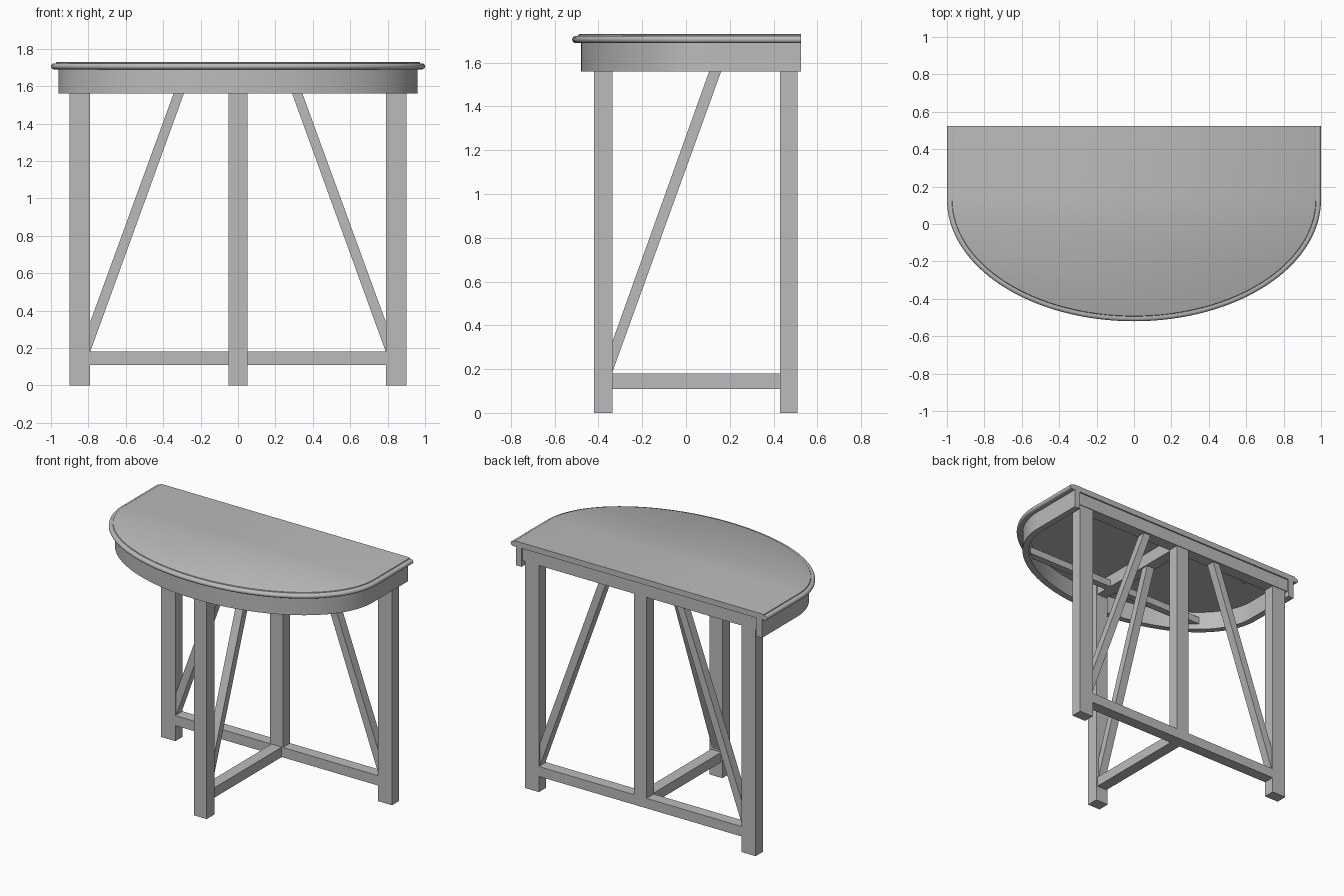
import bpy, bmesh, math
from mathutils import Vector

default = bpy.data.objects.get("Cube")
if default:
    bpy.data.objects.remove(default, do_unlink=True)

wood = bpy.data.materials.new("grey_wood")
wood.use_nodes = True
GREY = (0.5, 0.5, 0.5, 1)
wood.diffuse_color = GREY
bsdf = wood.node_tree.nodes["Principled BSDF"]
bsdf.inputs["Base Color"].default_value = GREY
bsdf.inputs["Roughness"].default_value = 0.6

BACK = 0.525      # back edge of the top
RAIL_Z = 1.6      # underside of the frame rails
TOP_Z = 1.69      # underside of the top


def finish(name, bm, smooth=False):
    bmesh.ops.recalc_face_normals(bm, faces=bm.faces[:])
    mesh = bpy.data.meshes.new(name)
    bm.to_mesh(mesh)
    bm.free()
    mesh.materials.append(wood)
    obj = bpy.data.objects.new(name, mesh)
    bpy.context.collection.objects.link(obj)
    if smooth:
        bpy.ops.object.select_all(action='DESELECT')
        obj.select_set(True)
        bpy.context.view_layer.objects.active = obj
        bpy.ops.object.shade_smooth_by_angle(angle=math.radians(35))
    return obj


def box(name, x, y, z):
    bm = bmesh.new()
    bmesh.ops.create_cube(bm, size=1)
    for v in bm.verts:
        v.co = Vector([(a + b) / 2 + c * (b - a) for (a, b), c in zip((x, y, z), v.co)])
    return finish(name, bm)


def prism(name, points, depth):
    """Extrude a flat polygon along the depth vector."""
    bm = bmesh.new()
    face = bm.faces.new([bm.verts.new(p) for p in points])
    ext = bmesh.ops.extrude_face_region(bm, geom=[face])
    moved = [g for g in ext["geom"] if isinstance(g, bmesh.types.BMVert)]
    bmesh.ops.translate(bm, verts=moved, vec=depth)
    return finish(name, bm)


def outline(inset, z, steps=64):
    """Half-ellipse with straight sides running to the back edge."""
    a, b, cy = 1 - inset, 0.65 - inset, 0.13
    pts = [(-a, BACK, z)]
    for i in range(steps + 1):
        t = math.pi * (1 + i / steps)
        pts.append((a * math.cos(t), cy + b * math.sin(t), z))
    return pts + [(a, BACK, z)]


# Top with a rounded nosing and a small raised lip
profile = [(0.04, TOP_Z)]
for i in range(9):
    t = -math.pi / 2 + math.pi * i / 8
    profile.append((0.016 - 0.016 * math.cos(t), 1.706 + 0.016 * math.sin(t)))
profile += [(0.026, 1.722), (0.028, 1.727), (0.033, 1.73)]
bm = bmesh.new()
rings = [[bm.verts.new(p) for p in outline(o, z)] for o, z in profile]
for low, high in zip(rings, rings[1:]):
    for i in range(len(low) - 1):
        bm.faces.new((low[i], low[i + 1], high[i + 1], high[i]))
bm.faces.new(rings[0])
bm.faces.new(rings[-1])
bm.faces.new([r[0] for r in rings] + [r[-1] for r in reversed(rings)])
finish("table_top", bm, True)

# Curved apron, open at the back
bm = bmesh.new()
corners = [outline(o, z) for o, z in ((0.04, 1.56), (0.04, TOP_Z), (0.085, TOP_Z), (0.085, 1.56))]
rings = [[bm.verts.new(p) for p in ring] for ring in corners]
for r, s in zip(rings, rings[1:] + rings[:1]):
    for i in range(len(r) - 1):
        bm.faces.new((r[i], r[i + 1], s[i + 1], s[i]))
for end in (0, -1):
    bm.faces.new([r[end] for r in rings])
finish("apron", bm, True)

# Frame under the top
box("back_rail", (-0.915, 0.915), (0.43, 0.515), (RAIL_Z, TOP_Z))
box("centre_rail", (-0.04, 0.04), (-0.42, 0.43), (RAIL_Z, TOP_Z))
box("cross_batten", (-0.74, 0.74), (-0.25, -0.2), (RAIL_Z, 1.65))

# Legs and posts
box("front_leg", (-0.05, 0.05), (-0.42, -0.335), (0, TOP_Z))
box("back_post", (-0.05, 0.05), (0.43, 0.51), (0.18, RAIL_Z))
box("back_stretcher", (-0.79, 0.79), (0.43, 0.51), (0.11, 0.18))
box("middle_stretcher", (-0.04, 0.04), (-0.335, 0.43), (0.11, 0.18))

for side, s in (("left", 1), ("right", -1)):
    box(side + "_back_leg", sorted((s * 0.79, s * 0.9)), (0.43, 0.51), (0, RAIL_Z))
    prism(side + "_brace",
          [(s * x, 0.44, z) for x, z in ((0.79, 0.18), (0.79, 0.34), (0.33, RAIL_Z), (0.275, RAIL_Z))],
          (0, 0.06, 0))

# Brace of the front leg
prism("front_brace",
      [(-0.03, y, z) for y, z in ((-0.335, 0.19), (-0.335, 0.33), (0.12, RAIL_Z), (0.175, RAIL_Z))],
      (0.06, 0, 0))

# Screw heads below the top
for n, (x, y) in enumerate(((-0.7, 0.32), (-0.2, 0.31), (0.2, 0.31), (0.7, 0.32))):
    bm = bmesh.new()
    bmesh.ops.create_cone(bm, cap_ends=True, segments=12, radius1=0.018, radius2=0.018, depth=0.012)
    bmesh.ops.translate(bm, verts=bm.verts[:], vec=(x, y, TOP_Z - 0.005))
    finish("screw_head_%d" % (n + 1), bm)
